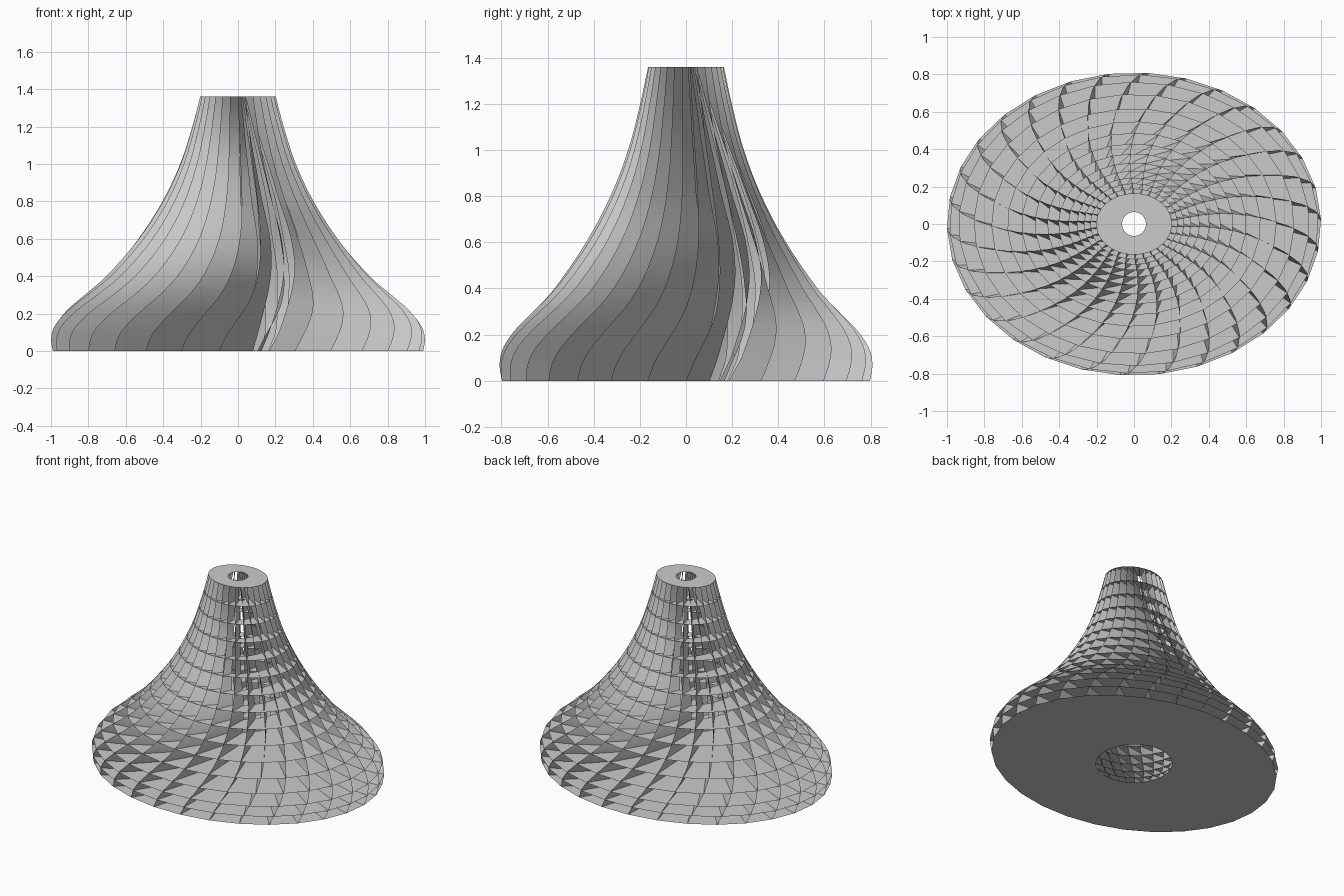
import bpy, bmesh, math
from mathutils import Vector

cube = bpy.data.objects.get("Cube")
if cube:
    bpy.data.objects.remove(cube, do_unlink=True)

HEIGHT, FINS, LEVELS, STEPS, ASPECT = 1.36, 30, 15, 45, 0.81

mat = bpy.data.materials.new("light grey")
mat.use_nodes = True
grey = (0.6, 0.6, 0.6, 1)
mat.diffuse_color = grey
mat.node_tree.nodes["Principled BSDF"].inputs["Base Color"].default_value = grey

# Profiles as (height, value)
OUTER = [(0, .99), (.07, 1), (.14, .98), (.22, .915), (.3, .82), (.4, .705), (.6, .535),
         (.8, .405), (1, .31), (1.2, .245), (HEIGHT, .203)]
INNER = [(0, .245), (.12, .32), (.4, .385), (.6, .355), (.85, .265), (1.1, .165),
         (HEIGHT, .064)]
TWIST = [(0, 0), (.1, 3), (.35, 13), (.6, 19), (.85, 21), (1.1, 20), (HEIGHT, 18)]
SWEEP = [(0, 25), (.4, 18.5), (.6, 16), (.85, 12), (HEIGHT, 15)]


def sample(points, z):
    """Smooth interpolation through the profile points."""
    last = len(points) - 2
    i = max(k for k in range(last + 1) if points[k][0] <= z + 1e-6)
    (z0, a), (z1, b) = points[i], points[i + 1]

    def slope(k):
        lo, hi = points[max(k - 1, 0)], points[min(k + 1, last + 1)]
        return (hi[1] - lo[1]) / (hi[0] - lo[0])
    h = z1 - z0
    t = (z - z0) / h
    c, d = a + slope(i) * h / 3, b - slope(i + 1) * h / 3
    s = 1 - t
    return a * s**3 + 3 * c * s * s * t + 3 * d * s * t * t + b * t**3


def level_height(t):
    """Levels sit closer together near the base."""
    return HEIGHT * t * (0.65 + 0.35 * t)


def fin_ends(index, z):
    """Outer and inner end of one fin at a height."""
    angle = math.tau * index / FINS + math.radians(sample(TWIST, z))
    inner_angle = angle + math.radians(sample(SWEEP, z))
    ro, ri = sample(OUTER, z), sample(INNER, z)
    return (Vector((ro * math.cos(angle), ro * ASPECT * math.sin(angle), z)),
            Vector((ri * math.cos(inner_angle), ri * math.sin(inner_angle), z)))


def loft(name, rows, smooth):
    """Join rows of points with quads."""
    bm = bmesh.new()
    grid = [[bm.verts.new(p) for p in row] for row in rows]
    for lower, upper in zip(grid, grid[1:]):
        for k in range(len(lower) - 1):
            bm.faces.new((lower[k], lower[k + 1], upper[k + 1], upper[k]))
    bmesh.ops.remove_doubles(bm, verts=bm.verts, dist=1e-5)
    for face in bm.faces:
        face.smooth = smooth
    mesh = bpy.data.meshes.new(name)
    bm.to_mesh(mesh)
    bm.free()
    mesh.materials.append(mat)
    obj = bpy.data.objects.new(name, mesh)
    bpy.context.collection.objects.link(obj)


# Twisted upright fins
for i in range(FINS):
    rows = [fin_ends(i, level_height(s / STEPS)) for s in range(STEPS + 1)]
    loft(f"fin_{i + 1}", rows, True)

# Flat oval plates with a round hole
for level in range(LEVELS + 1):
    rows = [fin_ends(i, level_height(level / LEVELS)) for i in range(FINS + 1)]
    loft(f"plate_{level + 1}", rows, False)
